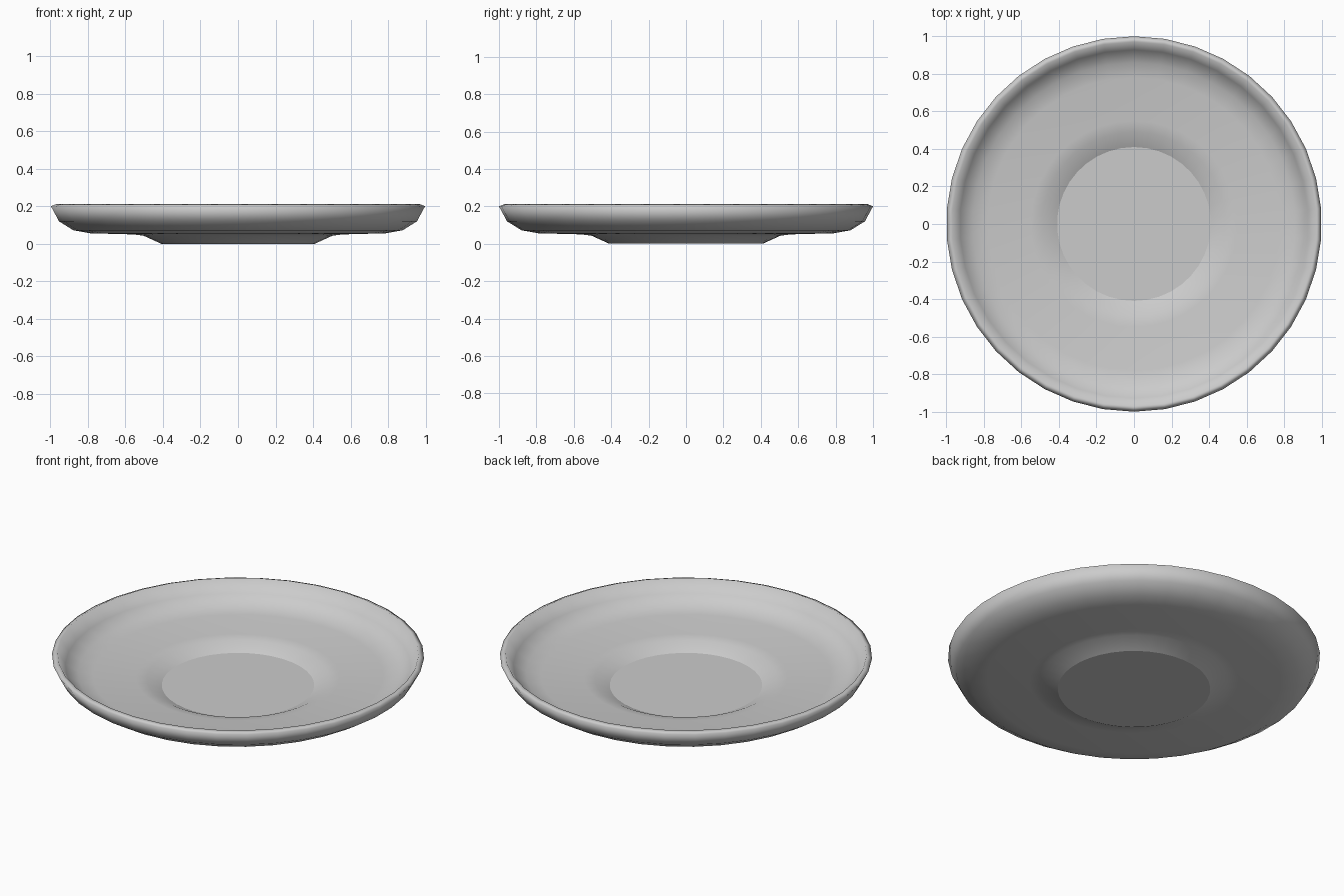
import bpy, bmesh
from math import sin, cos, pi

if "Cube" in bpy.data.objects:
    bpy.data.objects.remove(bpy.data.objects["Cube"])

SIDES = 38
# Plate cross-section (radius, height): underside outwards, over the rim, back in to the well
PROFILE = [(0.41, 0.0), (0.505, 0.043), (0.56, 0.05), (0.79, 0.056), (0.88, 0.072),
           (0.957, 0.12), (1.0, 0.2), (0.97, 0.212), (0.928, 0.14), (0.86, 0.097),
           (0.78, 0.083), (0.55, 0.075), (0.49, 0.066), (0.41, 0.028)]

bm = bmesh.new()
rings = [[bm.verts.new((r * sin(2 * pi * i / SIDES), r * cos(2 * pi * i / SIDES), z))
          for i in range(SIDES)] for r, z in PROFILE]

# Revolved walls
for a, b in zip(rings, rings[1:]):
    for i in range(SIDES):
        j = (i + 1) % SIDES
        bm.faces.new((a[i], a[j], b[j], b[i]))

# Flat foot and well discs
discs = [bm.faces.new(rings[0]), bm.faces.new(rings[-1])]
bmesh.ops.recalc_face_normals(bm, faces=bm.faces[:])
for f in bm.faces:
    f.smooth = True
# Crisp outlines around the discs
for d in discs:
    for e in d.edges:
        e.smooth = False

mesh = bpy.data.meshes.new("plate")
bm.to_mesh(mesh)
bm.free()
plate = bpy.data.objects.new("plate", mesh)
bpy.context.collection.objects.link(plate)
